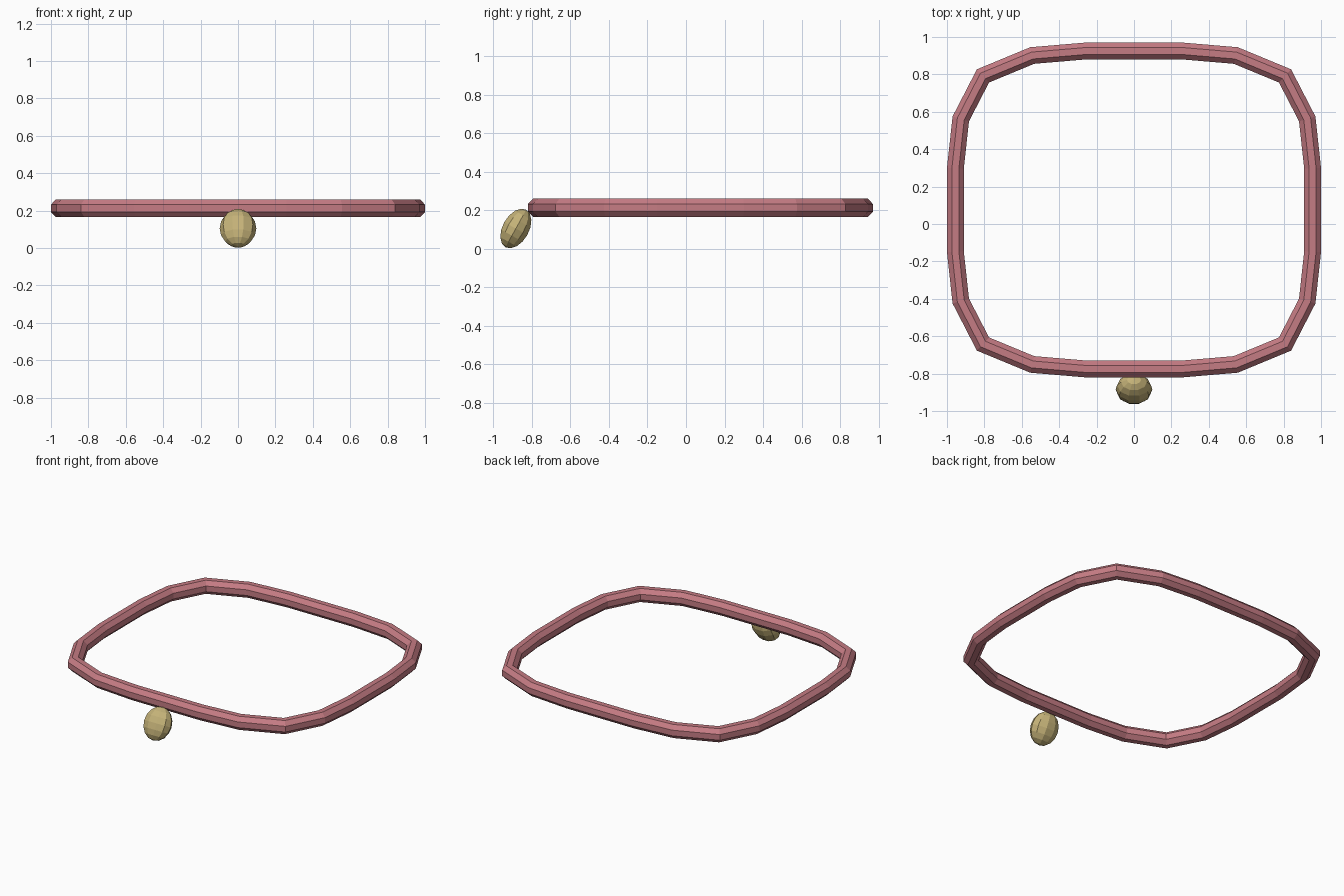
import bpy, bmesh, math
from mathutils import Vector, Matrix

cube = bpy.data.objects.get("Cube")
if cube:
    bpy.data.objects.remove(cube, do_unlink=True)


def material(name, rgb):
    m = bpy.data.materials.new(name)
    m.use_nodes = True
    m.diffuse_color = (*rgb, 1)
    bsdf = next(n for n in m.node_tree.nodes if n.type == 'BSDF_PRINCIPLED')
    bsdf.inputs["Base Color"].default_value = (*rgb, 1)
    return m


def finish(bm, name, mat):
    bmesh.ops.recalc_face_normals(bm, faces=bm.faces)
    me = bpy.data.meshes.new(name)
    bm.to_mesh(me)
    bm.free()
    me.materials.append(mat)
    ob = bpy.data.objects.new(name, me)
    bpy.context.collection.objects.link(ob)
    return ob


pink = material("dusty pink", (0.56, 0.20, 0.23))
gold = material("pale gold", (0.56, 0.45, 0.19))

# Collar outline: one quarter of a rounded square, mirrored to a full loop
quarter = [(1.0, 0.225), (0.97, 0.50), (0.84, 0.752), (0.555, 0.87), (0.26, 0.895)]
half = quarter + [(-x, y) for x, y in reversed(quarter)]
loop = [Vector(p) for p in half + [(-x, -y) for x, y in half]]

# Collar: octagonal tube swept round the outline with mitred corners
CENTRE_Y, CENTRE_Z, RY, RZ, SIDES = 0.075, 0.2125, 0.045, 0.0475, 8
bm = bmesh.new()
rings = []
n = len(loop)
for i, p in enumerate(loop):
    a = (p - loop[i - 1]).normalized()
    b = (loop[(i + 1) % n] - p).normalized()
    na, nb = Vector((a.y, -a.x)), Vector((b.y, -b.x))
    out = (na + nb).normalized()
    out /= out.dot(na)
    ring = []
    for k in range(SIDES):
        t = math.tau * (k + 0.5) / SIDES
        s = 1 / math.cos(math.pi / SIDES)
        q = p + out * RY * (math.cos(t) * s - 1)
        ring.append(bm.verts.new((q.x, q.y + CENTRE_Y, CENTRE_Z + RZ * s * math.sin(t))))
    rings.append(ring)
for i in range(n):
    r0, r1 = rings[i], rings[(i + 1) % n]
    for k in range(SIDES):
        j = (k + 1) % SIDES
        bm.faces.new((r0[k], r1[k], r1[j], r0[j]))
finish(bm, "collar_band", pink)

# Pendant: flattened low-poly ball leaning back against the collar
bm = bmesh.new()
bmesh.ops.create_uvsphere(
    bm, u_segments=10, v_segments=8, radius=1,
    matrix=Matrix.Rotation(math.pi / 2, 4, 'Z'))
bm.transform(Matrix.Translation((0, -0.883, 0.105))
             @ Matrix.Rotation(math.radians(-29), 4, 'X')
             @ Matrix.Diagonal((0.098, 0.072, 0.111, 1)))
finish(bm, "collar_pendant", gold)
